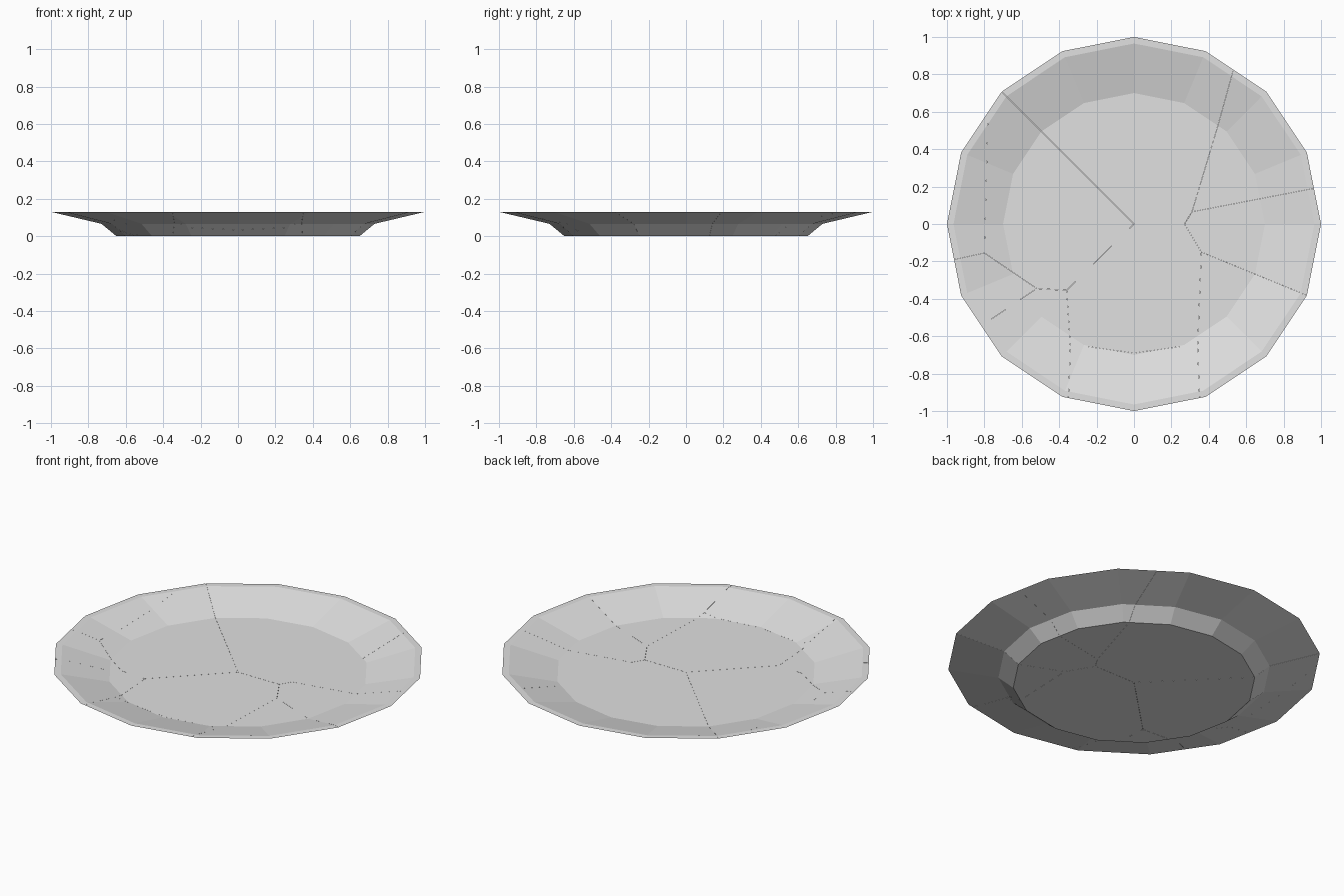
import bpy, bmesh, math
from mathutils import Vector

if "Cube" in bpy.data.objects:
    bpy.data.objects.remove(bpy.data.objects["Cube"])

SIDES = 16
PROFILE = [(0.65, 0), (0.73, 0.066), (1, 0.13), (0.965, 0.13), (0.70, 0.064)]
GREY = (0.75, 0.75, 0.75, 1)

ceramic = bpy.data.materials.new("light_grey_ceramic")
ceramic.use_nodes = True
ceramic.diffuse_color = GREY
ceramic.node_tree.nodes["Principled BSDF"].inputs["Base Color"].default_value = GREY


def make_object(name, bm):
    bmesh.ops.recalc_face_normals(bm, faces=bm.faces)
    mesh = bpy.data.meshes.new(name)
    bm.to_mesh(mesh)
    bm.free()
    mesh.materials.append(ceramic)
    obj = bpy.data.objects.new(name, mesh)
    bpy.context.collection.objects.link(obj)
    return obj


# Whole plate: rings of the profile joined by flat facets
def make_plate():
    bm = bmesh.new()
    angles = [2 * math.pi * i / SIDES for i in range(SIDES)]
    rings = [[bm.verts.new((r * math.cos(a), r * math.sin(a), z)) for a in angles]
             for r, z in PROFILE]
    for low, high in zip(rings, rings[1:]):
        for i in range(SIDES):
            j = (i + 1) % SIDES
            bm.faces.new((low[i], low[j], high[j], high[i]))
    bm.faces.new(rings[0][::-1])
    bm.faces.new(rings[-1])
    return make_object("whole_plate", bm)


# Arc well outside the rim, counter-clockwise from one rim point to the next
def outer_arc(start, end):
    a = math.atan2(start[1], start[0])
    sweep = (math.atan2(end[1], end[0]) - a) % (2 * math.pi)
    steps = 8
    arc = [(1.4 * math.cos(a + sweep * i / steps), 1.4 * math.sin(a + sweep * i / steps))
           for i in range(steps + 1)]
    return [start] + arc + [end]


# Upright prism with the outline of one shard, shrunk by a hairline
def make_cutter(outline):
    bm = bmesh.new()
    points = [Vector((x, y, -0.2)) for x, y in outline]
    middle = sum(points, Vector()) / len(points)
    face = bm.faces.new([bm.verts.new(middle + (p - middle) * 0.9993) for p in points])
    new = bmesh.ops.extrude_face_region(bm, geom=[face])["geom"]
    bmesh.ops.translate(bm, vec=(0, 0, 0.6), verts=[v for v in new if isinstance(v, bmesh.types.BMVert)])
    cutter = make_object("shard_cutter", bm)
    cutter.hide_render = True
    return cutter


# One shard: the part of the plate inside its outline
def make_shard(name, plate, outline):
    cutter = make_cutter(outline)
    shard = bpy.data.objects.new(name, plate.data.copy())
    bpy.context.collection.objects.link(shard)
    mod = shard.modifiers.new("break", 'BOOLEAN')
    mod.operation = 'INTERSECT'
    mod.solver = 'EXACT'
    mod.object = cutter
    graph = bpy.context.evaluated_depsgraph_get()
    mesh = bpy.data.meshes.new_from_object(shard.evaluated_get(graph))
    shard.modifiers.clear()
    shard.data = mesh
    mesh.name = name
    bpy.data.objects.remove(cutter)


# Crack junctions inside the plate
hub = (0, 0)
east, north_east, south_east = (0.27, 0), (0.31, 0.065), (0.36, -0.15)
bend = (0.45, 0.53)
south_west, west_in, west_out = (-0.36, -0.355), (-0.52, -0.345), (-0.80, -0.155)
front_line = [(0.34, -0.655), (0.25, -0.655), (0, -0.69), (-0.25, -0.655), (-0.34, -0.655)]

# Where the cracks meet the rim, clockwise from the back
rim = [(0.53, 0.82), (0.96, 0.19), (0.92, -0.38), (0.35, -0.92), (-0.35, -0.92),
       (-0.81, -0.54), (-0.96, -0.19), (-0.78, 0.60), (-0.707, 0.707)]

# Rim shards clockwise, each with its inner crack traced counter-clockwise
rim_shards = [
    ("back_left_shard", [bend, north_east]),
    ("left_shard", [north_east, east, south_east]),
    ("front_left_shard", [south_east, front_line[0]]),
    ("front_rim_shard", front_line),
    ("front_right_shard", [front_line[-1], south_west, west_in]),
    ("right_shard", [west_in, west_out]),
    ("right_rim_shard", [west_out]),
    ("back_right_shard", [west_out, west_in, south_west, hub]),
    ("back_shard", [hub, east, north_east, bend]),
]

plate = make_plate()
for i, (name, crack) in enumerate(rim_shards):
    make_shard(name, plate, outer_arc(rim[(i + 1) % len(rim)], rim[i]) + crack)

# Middle shard that touches no rim
centre = [hub, south_west] + front_line[::-1] + [south_east, east]
make_shard("centre_shard", plate, centre)
bpy.data.objects.remove(plate)
